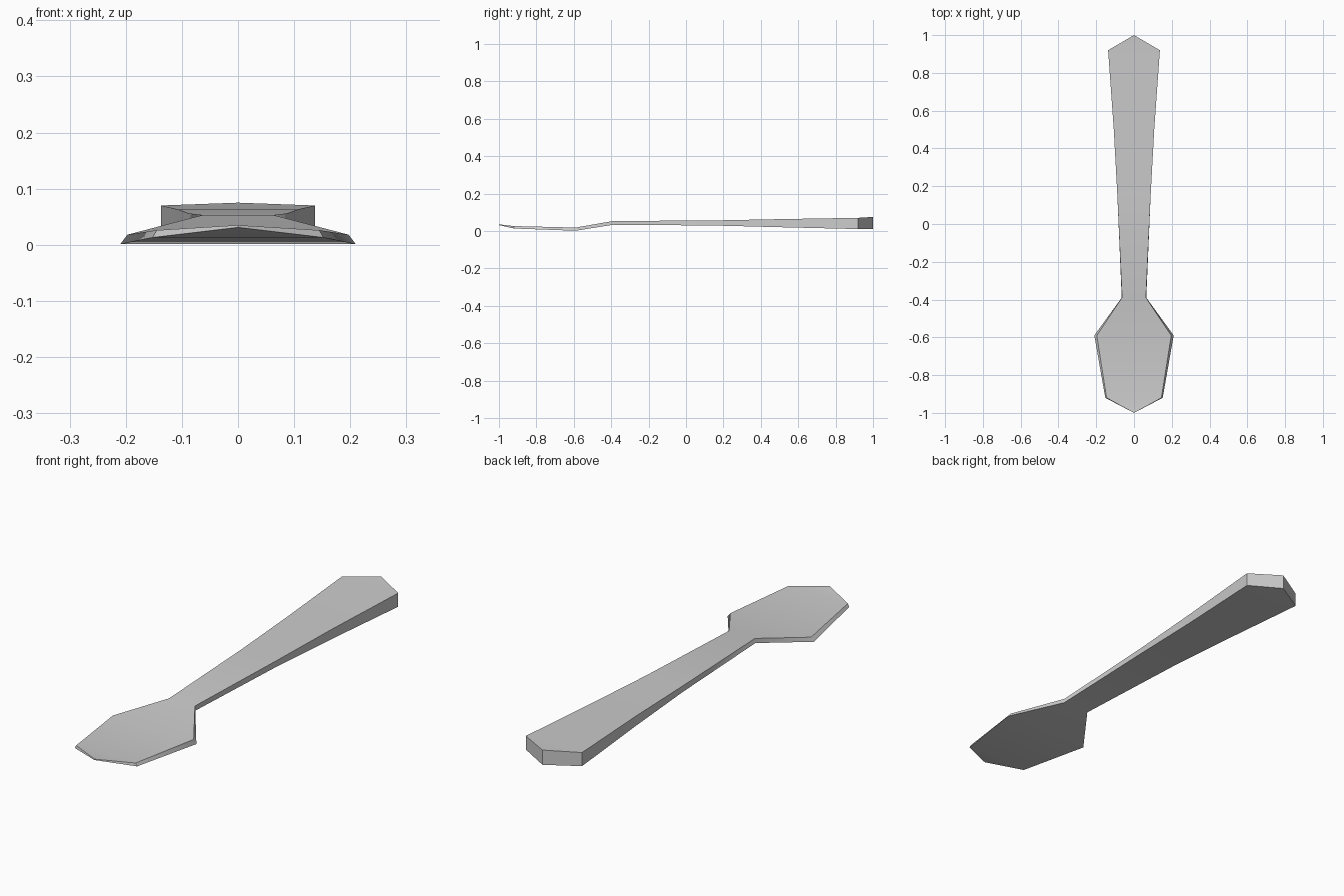
import bpy, bmesh, math

if "Cube" in bpy.data.objects:
    bpy.data.objects.remove(bpy.data.objects["Cube"], do_unlink=True)

steel = bpy.data.materials.new("grey_steel")
steel.use_nodes = True
steel.diffuse_color = (0.6, 0.6, 0.6, 1)
steel.node_tree.nodes["Principled BSDF"].inputs["Base Color"].default_value = (0.6, 0.6, 0.6, 1)

# Outline stations: y, lower half width, upper half width, lower z, upper z
stations = [
    (0.92, 0.137, 0.137, 0.010, 0.070),
    (0.50, 0.107, 0.107, 0.020, 0.063),
    (0.15, 0.088, 0.088, 0.029, 0.056),
    (-0.39, 0.065, 0.063, 0.033, 0.053),
    (-0.59, 0.210, 0.197, 0.001, 0.018),
    (-0.92, 0.152, 0.145, 0.013, 0.026),
]


def ring(bm, y, low_w, top_w, low, top):
    points = [(-low_w, low), (low_w, low), (top_w, top), (-top_w, top)]
    return [bm.verts.new((x, y, z)) for x, z in points]


# One continuous body: handle, neck and paddle blade
bm = bmesh.new()
rings = [ring(bm, *s) for s in stations]
for a, b in zip(rings, rings[1:]):
    for i in range(4):
        j = (i + 1) % 4
        bm.faces.new((a[i], a[j], b[j], b[i]))

# Pointed ends: handle end is a thick wedge, blade tip rises to a thin edge
for r, y, low, top in ((rings[0], 1.0, 0.010, 0.075), (rings[-1], -1.0, 0.031, 0.035)):
    under, over = bm.verts.new((0, y, low)), bm.verts.new((0, y, top))
    bm.faces.new((r[0], r[1], under))
    bm.faces.new((r[2], r[3], over))
    bm.faces.new((r[1], r[2], over, under))
    bm.faces.new((r[3], r[0], under, over))
bmesh.ops.recalc_face_normals(bm, faces=bm.faces)

mesh = bpy.data.meshes.new("spreader_body")
bm.to_mesh(mesh)
bm.free()
body = bpy.data.objects.new("spreader_body", mesh)
bpy.context.collection.objects.link(body)
mesh.materials.append(steel)

# Soft shading along the length, crisp rims
bpy.context.view_layer.objects.active = body
body.select_set(True)
bpy.ops.object.shade_smooth_by_angle(angle=math.radians(40))
